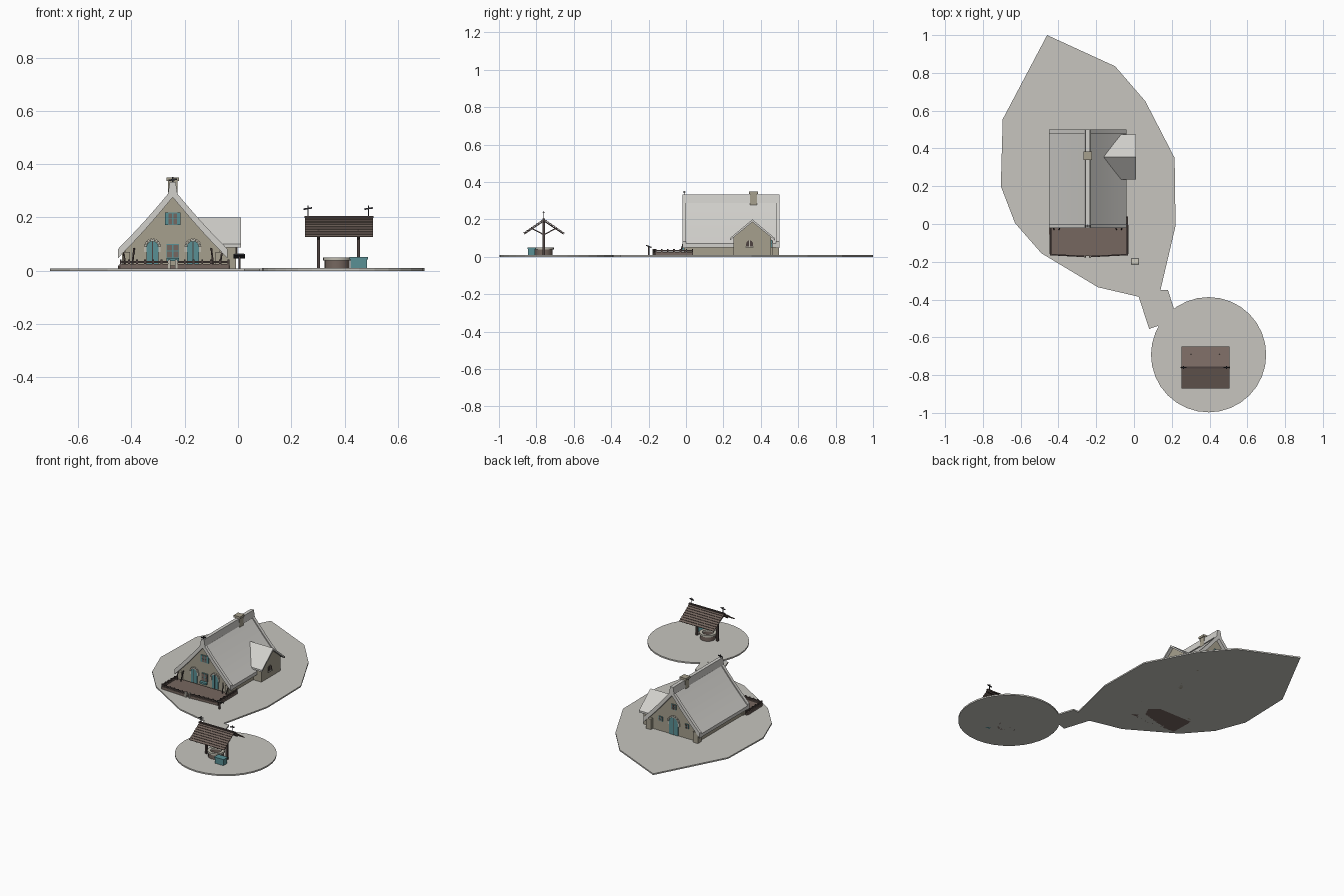
import bpy, bmesh, math
from mathutils import Vector, Matrix

cube = bpy.data.objects.get("Cube")
if cube:
    bpy.data.objects.remove(cube, do_unlink=True)


def material(name, r, g, b):
    m = bpy.data.materials.new(name)
    m.use_nodes = True
    m.diffuse_color = (r, g, b, 1)
    m.node_tree.nodes["Principled BSDF"].inputs["Base Color"].default_value = (r, g, b, 1)
    return m


GROUND = material("pale gravel", .57, .56, .52)
ROOF = material("grey thatch", .64, .63, .60)
WALL = material("olive plaster", .38, .35, .27)
STONE = material("light stone", .52, .50, .43)
WOOD = material("brown wood", .18, .135, .115)
DARK = material("dark wood", .075, .055, .05)
TEAL = material("teal paint", .10, .28, .30)
IRON = material("black iron", .03, .03, .035)


class Part:
    """Collects simple solids into one named object of one colour."""
    def __init__(self, name, mat):
        self.name, self.mat, self.bm = name, mat, bmesh.new()

    def box(self, lo, hi):
        lo, hi = Vector(lo), Vector(hi)
        m = Matrix.Translation((lo + hi) / 2) @ Matrix.Diagonal((*(hi - lo), 1))
        bmesh.ops.create_cube(self.bm, size=1, matrix=m)
        return self

    def beam(self, a, b, w, h):
        a, b = Vector(a), Vector(b)
        rot = (b - a).to_track_quat('X', 'Z').to_matrix().to_4x4()
        m = Matrix.Translation((a + b) / 2) @ rot @ Matrix.Diagonal(((b - a).length, w, h, 1))
        bmesh.ops.create_cube(self.bm, size=1, matrix=m)
        return self

    def prism(self, pts, axis, a, b):
        place = {'x': lambda u, v, d: (d, u, v), 'y': lambda u, v, d: (u, d, v),
                 'z': lambda u, v, d: (u, v, d)}[axis]
        ends = [[self.bm.verts.new(place(u, v, d)) for u, v in pts] for d in (a, b)]
        n = len(pts)
        self.bm.faces.new(ends[0])
        self.bm.faces.new(ends[1])
        for i in range(n):
            j = (i + 1) % n
            self.bm.faces.new((ends[0][i], ends[0][j], ends[1][j], ends[1][i]))
        return self

    def ring(self, c, r0, r1, z0, z1, n=20):
        prof = [(r0, z0), (r1, z0), (r1, z1), (r0, z1)]
        cols = [[self.bm.verts.new((c[0] + r * math.cos(k * math.tau / n),
                                    c[1] + r * math.sin(k * math.tau / n), z)) for r, z in prof]
                for k in range(n)]
        for k in range(n):
            p, q = cols[k], cols[(k + 1) % n]
            for i in range(4):
                j = (i + 1) % 4
                self.bm.faces.new((p[i], p[j], q[j], q[i]))
        return self

    def done(self, smooth=False):
        bmesh.ops.recalc_face_normals(self.bm, faces=self.bm.faces)
        me = bpy.data.meshes.new(self.name)
        self.bm.to_mesh(me)
        self.bm.free()
        me.materials.append(self.mat)
        ob = bpy.data.objects.new(self.name, me)
        bpy.context.collection.objects.link(ob)
        if smooth:
            bpy.ops.object.select_all(action='DESELECT')
            ob.select_set(True)
            bpy.context.view_layer.objects.active = ob
            bpy.ops.object.shade_smooth_by_angle(angle=math.radians(30))
        return ob


def circle(cx, cy, r, n):
    return [(cx + r * math.cos(k * math.tau / n), cy + r * math.sin(k * math.tau / n)) for k in range(n)]


# Ground plots
plot = [(-.46, 1), (-.1, .835), (.06, .65), (.215, .35), (.22, -.01), (.14, -.35), (.18, -.35),
        (.21, -.445), (.26, -.52), (.17, -.57), (.125, -.54), (.08, -.555), (.025, -.385),
        (-.19, -.335), (-.49, -.155), (-.63, .005), (-.705, .2), (-.695, .555)]
Part("house_ground", GROUND).prism(plot, 'z', 0, .009).done()
Part("well_ground", GROUND).prism(circle(.395, -.692, .305, 32), 'z', 0, .0095).done()

# House walls and corner buttresses
CX = -.245
Part("house_walls", WALL).prism([(CX - .178, 0), (CX + .178, 0), (CX + .178, .08), (CX, .28),
                                 (CX - .178, .08)], 'y', .005, .475).done()
butt = Part("corner_buttresses", WALL)
for s in (-1, 1):
    x = CX + s * .172
    butt.box((x - .018, .46, 0), (x + .018, .497, .078))
    butt.box((x - .012, -.012, 0), (x + .012, .02, .07))
butt.done()


# Main roof with raised verges and ridge
def roof_line(lift):
    pts = []
    for k in range(-8, 9):
        t = abs(k) / 8
        pts.append((CX + math.copysign(.205 * t, k), .3 + lift - .228 * t - .006 * math.sin(math.pi * t)))
    return pts


Part("main_roof", ROOF).prism(roof_line(0) + roof_line(-.022)[::-1], 'y', -.01, .49).done(True)
verge = Part("roof_verges", ROOF)
for y in (-.02, .48):
    verge.prism(roof_line(.01) + roof_line(-.024)[::-1], 'y', y, y + .02)
verge.done(True)
Part("ridge_cap", ROOF).prism([(CX - .018, .288), (CX + .018, .288), (CX + .011, .333),
                               (CX - .011, .333)], 'y', -.02, .5).done()
Part("chimney", WALL).box((CX - .018, .342, .27), (CX + .018, .38, .34)) \
    .box((CX - .023, .338, .336), (CX + .023, .384, .35)).done()

# Side wing
Part("wing_walls", WALL).prism([(.255, 0), (.455, 0), (.455, .11), (.355, .186), (.255, .11)],
                               'x', -.15, -.008).done()
Part("wing_roof", ROOF).prism([(.235, .1), (.355, .2), (.475, .1), (.475, .088), (.355, .186),
                               (.235, .088)], 'x', -.16, .011).done()


# Arched and square openings on the gables
def arch(cx, w, z0, z1):
    spring = z1 - w / 2
    return [(cx - w / 2, z0), (cx + w / 2, z0)] + [
        (cx + w / 2 * math.cos(k * math.pi / 8), spring + w / 2 * math.sin(k * math.pi / 8)) for k in range(9)]


def arched_door(name, cx, y, out, w, z0, z1):
    Part(name, TEAL).prism(arch(cx, w, z0, z1), 'y', y, y + out * .006).done()
    blocks = Part(name + "_stones", STONE)
    r, spring = w / 2 + .005, z1 - w / 2
    for k in range(8):
        a, b = (Vector((math.cos(q), 0, math.sin(q))) * r
                for q in ((k + .08) * math.pi / 8, (k + .92) * math.pi / 8))
        o = Vector((cx, y + out * .004, spring))
        blocks.beam(o + a, o + b, .012, .009)
    for s in (-1, 1):
        blocks.box((cx + s * r - .004, y - .005, spring - .02), (cx + s * r + .004, y + .005, spring))
    blocks.done()
    Part(name + "_bars", DARK).box((cx - .0012, y + out * .004, z0), (cx + .0012, y + out * .008, z1)).done()


def window(name, cx, y, w, z0, z1, shutters=0):
    frame = Part(name + "_frame", TEAL).box((cx - w / 2, y - .005, z0), (cx + w / 2, y + .005, z1))
    for s in (-1, 1):
        if shutters:
            x = cx + s * (w / 2 + shutters / 2)
            frame.box((x - shutters / 2, y - .006, z0), (x + shutters / 2, y + .006, z1))
    frame.done()
    panes = Part(name + "_panes", WOOD)
    pw, ph = w / 2 - .004, (z1 - z0) / 2 - .004
    for px in (cx - w / 4, cx + w / 4):
        for pz in (z0 + (z1 - z0) * .26, z0 + (z1 - z0) * .74):
            panes.box((px - pw / 2, y - .0065, pz - ph / 2), (px + pw / 2, y + .0065, pz + ph / 2))
    panes.done()


for side, s in (("right", -1), ("left", 1)):
    arched_door("front_door_" + side, CX + s * .076, .005, -1, .044, .02, .112)
    window("back_window_" + side, CX + s * .095, .475, .026, .075, .105)
arched_door("back_door", CX, .475, 1, .066, .01, .125)
window("front_window", CX, .005, .046, .048, .1)
window("upper_front_window", CX, .005, .036, .172, .218, .011)
window("upper_back_window", CX, .475, .034, .175, .21)
window("wing_back_window", -.04, .455, .026, .05, .09)
Part("planter", TEAL).box((CX - .024, -.02, .036), (CX + .024, -.001, .048)).done()
Part("wing_window", DARK).prism(arch(.34, .036, .055, .088), 'x', -.008, -.003).done()
Part("wing_window_bar", STONE).box((-.008, .338, .055), (-.001, .342, .088)) \
    .box((-.008, .318, .05), (.002, .362, .055)).done()

# Deck with low fence
path = [(-.44, .0), (-.44, -.162), (CX - .012, -.172), (CX + .012, -.172), (-.035, -.162), (-.035, .035)]
Part("deck", WOOD).prism([(-.45, -.005), (-.446, -.16), (CX, -.17), (-.03, -.16), (-.03, -.005)],
                         'z', 0, .02).done()
panels, rails = Part("fence_boards", WOOD), Part("fence_rails", DARK)
for k, (p, q) in enumerate(zip(path, path[1:])):
    if k == 2:
        continue
    a, b = Vector((*p, 0)), Vector((*q, 0))
    up = Vector((0, 0, 1))
    panels.beam(a + up * .014, b + up * .014, .008, .022)
    rails.beam(a + up * .033, b + up * .033, .007, .008)
    n = max(2, round((b - a).length / .032))
    for i in range(n + 1):
        c = a.lerp(b, i / n)
        rails.beam(c, c + up * .042, .007, .007)
panels.done()
rails.done()
Part("gate_posts", STONE).box((CX - .018, -.18, 0), (CX - .008, -.168, .042)) \
    .box((CX + .008, -.18, 0), (CX + .018, -.168, .042)).done()
struts = Part("porch_struts", DARK)
for s in (-1, 1):
    struts.beam((CX + s * .145, -.012, .085), (CX + s * .152, -.03, .02), .005, .005)
    struts.beam((CX + s * .185, -.012, .075), (CX + s * .178, -.03, .02), .005, .005)
struts.done()

# Reading board beside the path
Part("board_post", DARK).box((.001, -.203, 0), (.009, -.195, .053)).done()
Part("board_plate", IRON).beam((.005, -.214, .061), (.005, -.184, .049), .042, .005).done()
Part("board_sheet", STONE).beam((.005, -.211, .063), (.005, -.185, .0525), .036, .002).done()

# Well
WX, WY = .372, -.76
Part("well_wall", WOOD).ring((WX, WY), .036, .047, 0, .04).done(True)
Part("well_rim", STONE).ring((WX, WY), .034, .053, .038, .05).done(True)
Part("well_water", IRON).prism(circle(WX, WY, .037, 20), 'z', .009, .015).done()
Part("well_chest", TEAL).box((.422, -.845, 0), (.485, -.806, .043)) \
    .box((.419, -.848, .043), (.488, -.803, .051)).done()

# Well shelter
frame = Part("shelter_frame", DARK)
for x in (.302, .452):
    frame.box((x - .006, WY - .006, 0), (x + .006, WY + .006, .195))
    for s in (-1, 1):
        frame.beam((x, WY, .118), (x, WY + s * .07, .155), .006, .006)
        frame.beam((x, WY, .192), (x, WY + s * .105, .122), .008, .006)
frame.beam((.255, WY, .19), (.503, WY, .19), .01, .012)
frame.done()
planks = Part("shelter_planks", WOOD)
top = Part("shelter_ridge", DARK)
ROWS = 8
for s in (-1, 1):
    for k in range(ROWS):
        t0, t1 = k / ROWS, (k + 1.15) / ROWS
        planks.beam((.379, WY + s * .108 * t0, .199 - .074 * t0),
                    (.379, WY + s * .108 * min(t1, 1.03), .203 - .074 * min(t1, 1.03)), .255, .004)
planks.done()
top.box((.249, WY - .006, .198), (.509, WY + .006, .206)).done()

# Ridge ornaments
vane = Part("ridge_ornaments", IRON)
for x, y, z in ((.262, WY, .2), (.49, WY, .2), (CX, -.01, .308)):
    vane.box((x - .002, y - .002, z), (x + .002, y + .002, z + .044))
    vane.beam((x - .016, y, z + .031), (x + .016, y, z + .036), .004, .006)
    vane.beam((x, y - .007, z + .038), (x, y + .007, z + .038), .004, .004)
vane.done()
